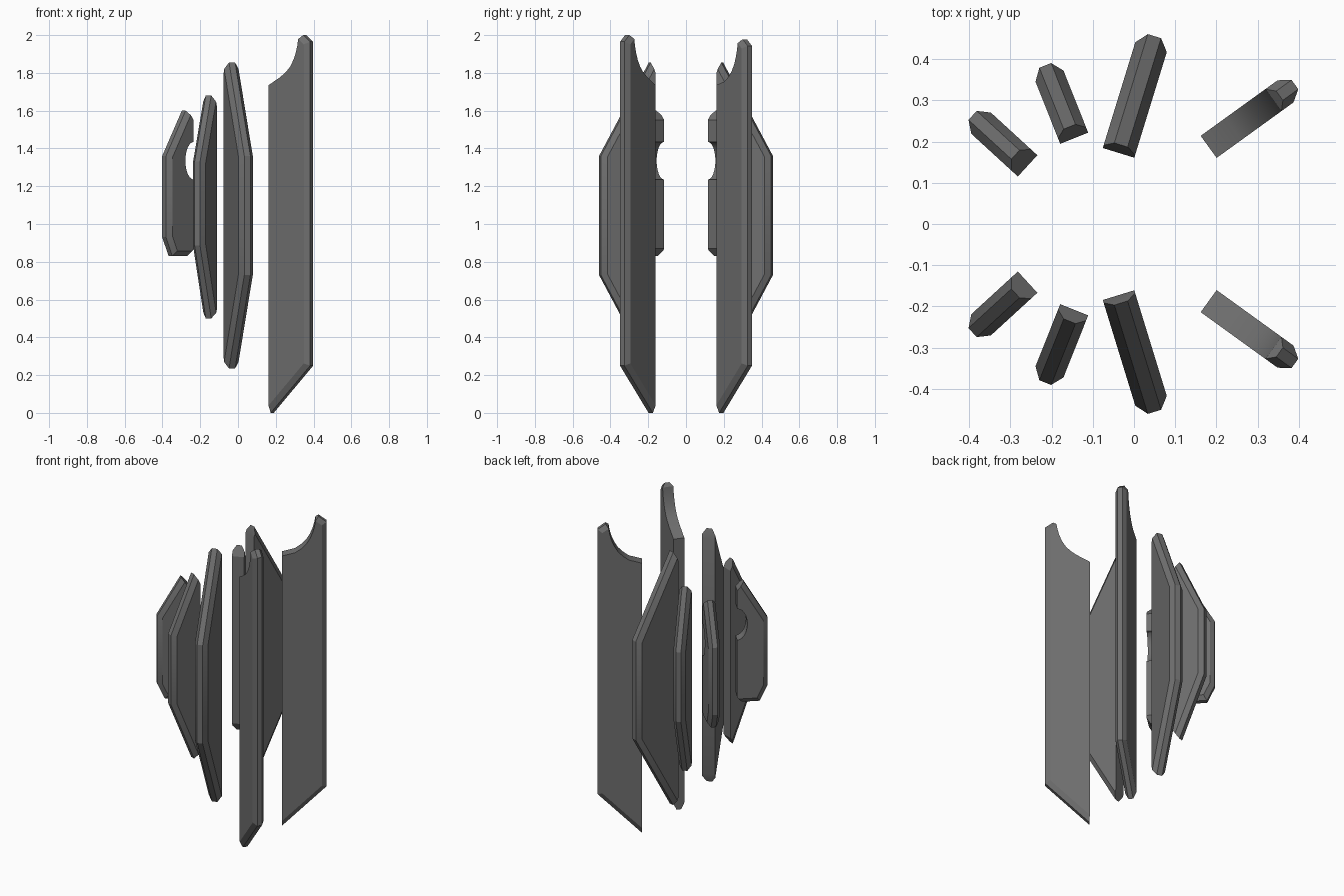
import bpy, bmesh, math
from mathutils import Vector

if "Cube" in bpy.data.objects:
    bpy.data.objects.remove(bpy.data.objects["Cube"])

dark = bpy.data.materials.new("dark_grey")
dark.diffuse_color = (0.16, 0.16, 0.16, 1)
dark.use_nodes = True
dark.node_tree.nodes["Principled BSDF"].inputs["Base Color"].default_value = dark.diffuse_color


def inset_profile(pts, ins):
    """Offset each edge i (pts[i] -> pts[i+1], counter-clockwise) inward by ins[i]."""
    out, n = [], len(pts)
    for i in range(n):
        p0, p1, p2 = (Vector(pts[(i + k) % n]) for k in (-1, 0, 1))
        d1, d2 = (p1 - p0).normalized(), (p2 - p1).normalized()
        n1, n2 = Vector((-d1.y, d1.x)), Vector((-d2.y, d2.x))
        a, b = n1 * ins[i - 1], n2 * ins[i]
        cross = d1.x * d2.y - d1.y * d2.x
        if abs(cross) < 1e-4:
            out.append(p1 + a)
        else:
            w = b - a
            out.append(p1 + a + d1 * ((w.x * d2.y - w.y * d2.x) / cross))
    return out


def fin(name, root, direction, thick, pts, bevelled, side, c=0.028):
    """Upright plate: (radius, z) profile swept through its thickness, listed edges bevelled."""
    u = Vector((direction[0], direction[1], 0)).normalized()
    v = Vector((-u.y, u.x, 0))
    small = inset_profile(pts, [c if i in bevelled else 0 for i in range(len(pts))])
    bm = bmesh.new()
    rings = []
    for prof, t in ((small, -0.5), (pts, -0.21), (pts, 0.21), (small, 0.5)):
        ring = []
        for r, z in prof:
            p = Vector((root[0], root[1], z)) + u * r + v * (t * thick)
            ring.append(bm.verts.new((p.x, p.y * side, p.z)))
        rings.append(ring)
    n = len(pts)
    for a, b in zip(rings, rings[1:]):
        for i in range(n):
            j = (i + 1) % n
            bm.faces.new((a[i], a[j], b[j], b[i]))
    bm.faces.new(rings[0])
    bm.faces.new(rings[-1])
    bmesh.ops.remove_doubles(bm, verts=bm.verts[:], dist=1e-5)
    bmesh.ops.recalc_face_normals(bm, faces=bm.faces[:])
    # Smooth the scoops, keep the bevel edges sharp
    for f in bm.faces:
        f.smooth = True
    for e in bm.edges:
        e.smooth = e.calc_face_angle(0) < math.radians(22)
    me = bpy.data.meshes.new(name)
    bm.to_mesh(me)
    bm.free()
    me.materials.append(dark)
    ob = bpy.data.objects.new(name, me)
    bpy.context.collection.objects.link(ob)


# Rounded notch in the inner edge of the shortest fin, top to bottom
notch = [(0.06 * math.sin(math.pi * k / 12), 1.335 + 0.1 * math.cos(math.pi * k / 12))
         for k in range(13)]

for side, label in ((-1, "front"), (1, "back")):
    drop = 0.0 if side < 0 else 0.022

    # Tall fin with scooped top
    top = [(0.212, 2.0), (0.194, 1.98), (0.188, 1.945), (0.177, 1.905), (0.162, 1.868),
           (0.14, 1.832), (0.112, 1.803), (0.075, 1.777)]
    pts = ([(0, 0), (0.258, 0.25), (0.258, 1.965 - drop)]
           + [(r, z - drop) for r, z in top] + [(0, 1.735)])
    fin(label + "_tall_fin", (0.181, 0.187), (0.81, 0.585), 0.066, pts, {0, 1, 2}, side)

    # Wide middle fin
    fin(label + "_wide_fin", (-0.0375, 0.1725), (0.294, 0.956), 0.08,
        [(0, 0.29), (0.02, 0.235), (0.296, 0.73), (0.296, 1.36), (0.02, 1.855), (0, 1.80)],
        {1, 2, 3}, side)

    # Medium fin
    fin(label + "_medium_fin", (-0.145, 0.208), (-0.37, 0.93), 0.073,
        [(0, 0.55), (0.03, 0.50), (0.19, 0.885), (0.19, 1.33), (0.03, 1.68), (0, 1.62)],
        {1, 2, 3}, side)

    # Short notched fin
    fin(label + "_notched_fin", (-0.258, 0.141), (-0.737, 0.676), 0.07,
        [(0, 0.87), (0.03, 0.83), (0.135, 0.83), (0.181, 0.93), (0.181, 1.36),
         (0.04, 1.60), (0, 1.55)] + notch, {1, 2, 3, 4}, side)
